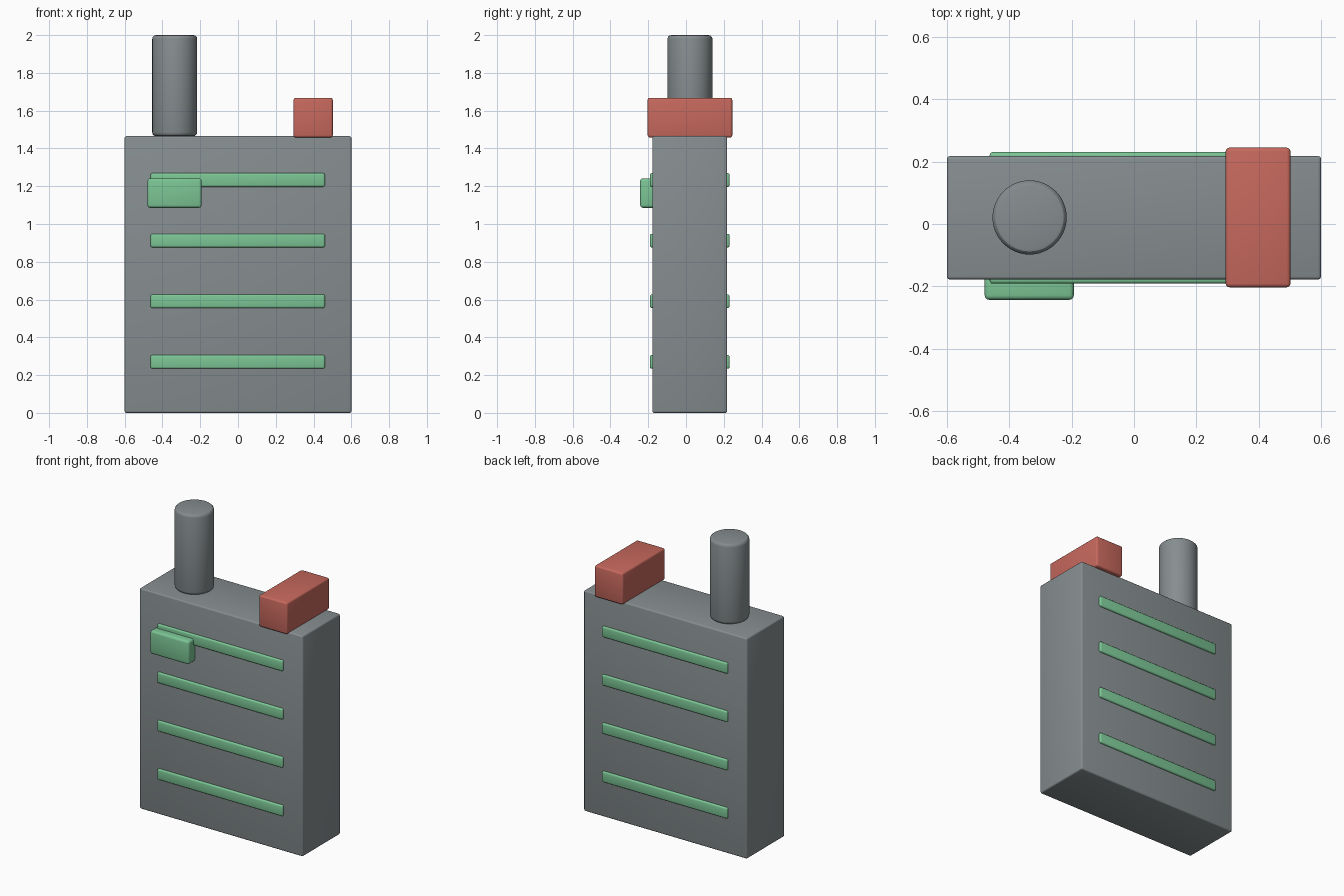
import bpy
import math

cube = bpy.data.objects.get("Cube")
if cube:
    bpy.data.objects.remove(cube, do_unlink=True)


def material(name, rgb):
    mat = bpy.data.materials.new(name)
    mat.use_nodes = True
    color = (*rgb, 1)
    mat.diffuse_color = color
    mat.node_tree.nodes["Principled BSDF"].inputs["Base Color"].default_value = color
    return mat


grey = material("grey", (0.24, 0.27, 0.28))
green = material("green", (0.20, 0.56, 0.30))
red = material("red", (0.57, 0.14, 0.11))


def finish(name, mat, bevel):
    """Name, colour and round the edges of the active object."""
    obj = bpy.context.object
    obj.name = obj.data.name = name
    bpy.ops.object.transform_apply(location=False, rotation=False, scale=True)
    obj.data.materials.append(mat)
    mod = obj.modifiers.new("rounded edges", "BEVEL")
    mod.width = bevel
    mod.segments = 3
    mod.limit_method = "ANGLE"
    mod.angle_limit = math.radians(40)
    bpy.ops.object.modifier_apply(modifier=mod.name)
    bpy.ops.object.shade_smooth_by_angle(angle=math.radians(30))
    return obj


def box(name, mat, x, y, z, bevel=0.01):
    """Rounded box spanning the given (low, high) ranges."""
    spans = (x, y, z)
    bpy.ops.mesh.primitive_cube_add(size=1, location=[(a + b) / 2 for a, b in spans])
    bpy.context.object.scale = [b - a for a, b in spans]
    return finish(name, mat, bevel)


# Main slab
box("body", grey, (-0.6, 0.6), (-0.178, 0.218), (0, 1.465))

# Raised strips, matching on the front and back faces
for i in range(4):
    z = 0.27 + i * 0.321
    for side, y in (("front", (-0.191, -0.15)), ("back", (0.19, 0.231))):
        box(f"{side}_strip_{i + 1}", green, (-0.463, 0.46), y, (z - 0.036, z + 0.036))

# Small block on the front
box("front_block", green, (-0.479, -0.193), (-0.243, -0.15), (1.086, 1.241), 0.014)

# Red bar across the top
box("top_bar", red, (0.294, 0.502), (-0.203, 0.245), (1.458, 1.668), 0.012)

# Round post on the top
bpy.ops.mesh.primitive_cylinder_add(
    vertices=48, radius=0.119, depth=0.535, location=(-0.335, 0.021, 1.7325))
finish("post", grey, 0.02)
